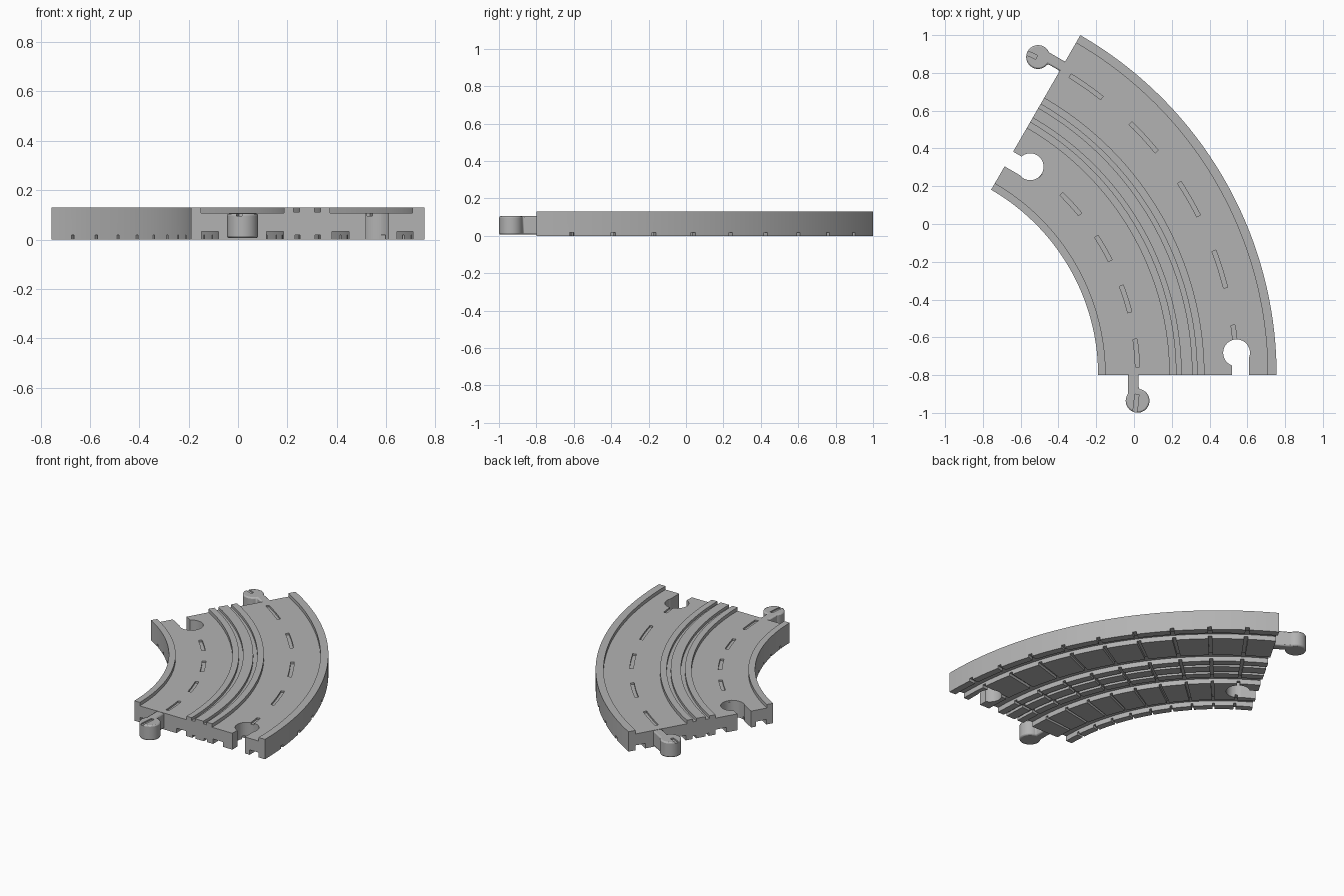
import bpy, bmesh
from math import radians, sin, cos, asin, pi, sqrt, copysign

cube = bpy.data.objects.get("Cube")
if cube:
    bpy.data.objects.remove(cube, do_unlink=True)

CX, CY = -1.323, -0.80            # centre of the bend
R_IN, R_OUT, SWEEP = 1.133, 2.078, 60
LANES = (1.342, 1.866)            # lane centre radii
TOP, ROAD = 0.13, 0.107

grey = bpy.data.materials.new("track_grey")
grey.use_nodes = True
grey.diffuse_color = (0.45, 0.45, 0.45, 1)
grey.node_tree.nodes["Principled BSDF"].inputs["Base Color"].default_value = (0.45, 0.45, 0.45, 1)


def finish(bm, name, helper=False):
    bmesh.ops.recalc_face_normals(bm, faces=bm.faces)
    mesh = bpy.data.meshes.new(name)
    bm.to_mesh(mesh)
    bm.free()
    mesh.materials.append(grey)
    obj = bpy.data.objects.new(name, mesh)
    bpy.context.collection.objects.link(obj)
    if helper:
        obj.hide_render = True
        obj.hide_viewport = True
        obj.display_type = 'WIRE'
    return obj


def sweep_profile(bm, profile, start, end, steps):
    """Sweep a closed (radius, z) profile around the bend centre."""
    rings = []
    for i in range(steps + 1):
        a = radians(start + (end - start) * i / steps)
        rings.append([bm.verts.new((CX + r * cos(a), CY + r * sin(a), z)) for r, z in profile])
    n = len(profile)
    for a, b in zip(rings, rings[1:]):
        for k in range(n):
            bm.faces.new((a[k], a[(k + 1) % n], b[(k + 1) % n], b[k]))
    bm.faces.new(rings[0])
    bm.faces.new(rings[-1])


def box_profile(r0, r1, z0, z1):
    return [(r0, z0), (r1, z0), (r1, z1), (r0, z1)]


def keyhole(bm, lane, top_end, radius, centre, u0, u1, v_end, z0, z1):
    """Extrude a round head with an offset neck, placed at one end of the bend."""
    d = copysign(1, v_end - centre)
    t0, t1 = asin(u1 / radius), asin(u0 / radius) + 2 * pi
    steps = 40
    pts = [(u0, v_end), (u1, v_end)]
    for i in range(steps + 1):
        t = t0 + (t1 - t0) * i / steps
        pts.append((radius * sin(t), centre + d * radius * cos(t)))
    end = radians(SWEEP if top_end else 0)
    rot = radians(SWEEP if top_end else 180)
    ox, oy = CX + lane * cos(end), CY + lane * sin(end)
    verts = [bm.verts.new((ox + u * cos(rot) - v * sin(rot),
                           oy + u * sin(rot) + v * cos(rot), z0)) for u, v in pts]
    base = bm.faces.new(verts)
    ext = bmesh.ops.extrude_face_region(bm, geom=[base])
    for g in ext["geom"]:
        if isinstance(g, bmesh.types.BMVert):
            g.co.z = z1


def cut(obj, cutter):
    mod = obj.modifiers.new("cut_" + cutter.name, 'BOOLEAN')
    mod.operation = 'DIFFERENCE'
    mod.solver = 'EXACT'
    mod.object = cutter


# Cross-section: (x0, x1, depth) channels measured at the front edge
top_channels = [(-0.15, 0.187, ROAD), (0.225, 0.25, 0.112), (0.31, 0.334, 0.112), (0.373, 0.708, ROAD)]
low_channels = [(-0.147, -0.08, 0.032), (0.115, 0.185, 0.032), (0.23, 0.252, 0.018),
                (0.313, 0.335, 0.018), (0.38, 0.45, 0.032), (0.645, 0.71, 0.032)]
section = [(R_IN, 0)]
for x0, x1, z in low_channels:
    section += [(x0 - CX, 0), (x0 - CX, z), (x1 - CX, z), (x1 - CX, 0)]
section += [(R_OUT, 0), (R_OUT, TOP)]
for x0, x1, z in reversed(top_channels):
    section += [(x1 - CX, TOP), (x1 - CX, z), (x0 - CX, z), (x0 - CX, TOP)]
section.append((R_IN, TOP))

bm = bmesh.new()
sweep_profile(bm, section, 0, SWEEP, 60)
roadbed = finish(bm, "roadbed")

# Lane dashes, running on over the connector pegs
bm = bmesh.new()
for k in range(-1, 6):
    mid = 5 + 12.5 * k
    for i, lane in enumerate(LANES):
        if (k == -1 and i == 1) or (k == 5 and i == 0):
            continue
        sweep_profile(bm, box_profile(lane - 0.011, lane + 0.011, 0.096, 0.12), mid - 3.15, mid + 3.15, 6)
dashes = finish(bm, "dash_cutter", True)

# Sleeper grooves across the underside
bm = bmesh.new()
for k in range(-4, 5):
    mid = 30 + 6.2 * k
    half = 0.33
    sweep_profile(bm, box_profile(R_IN - 0.02, R_OUT + 0.02, -0.02, 0.018), mid - half, mid + half, 1)
sleepers = finish(bm, "sleeper_cutter", True)

# Connector sockets
bm = bmesh.new()
for lane, top_end in ((LANES[1], False), (LANES[0], True)):
    keyhole(bm, lane, top_end, 0.071, -0.118, -0.066, 0.024, 0.03, -0.05, 0.2)
sockets = finish(bm, "socket_cutter", True)

for cutter in (sleepers, dashes, sockets):
    cut(roadbed, cutter)

# Connector pegs
parts = [roadbed]
for name, lane, top_end in (("front_peg", LANES[0], False), ("back_peg", LANES[1], True)):
    bm = bmesh.new()
    keyhole(bm, lane, top_end, 0.063, 0.136, -0.006, 0.05, -0.01, 0.006, 0.105)
    peg = finish(bm, name)
    bevel = peg.modifiers.new("soft_rim", 'BEVEL')
    bevel.width = 0.008
    bevel.segments = 2
    bevel.limit_method = 'ANGLE'
    bevel.angle_limit = radians(60)
    cut(peg, dashes)
    parts.append(peg)

# Smooth the curves while keeping the edges sharp
for obj in parts:
    bpy.ops.object.select_all(action='DESELECT')
    obj.select_set(True)
    bpy.context.view_layer.objects.active = obj
    bpy.ops.object.shade_smooth_by_angle(angle=radians(30))
